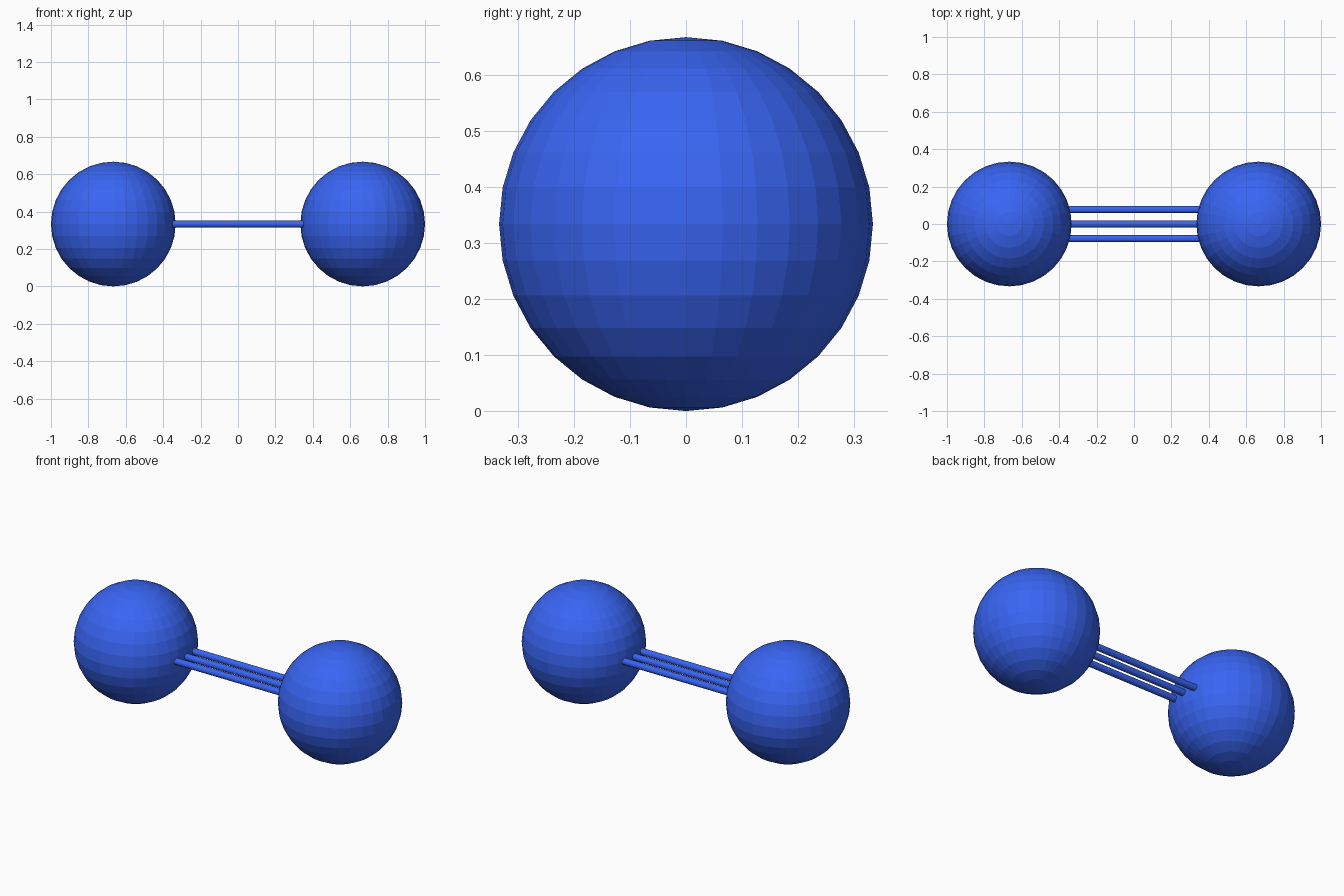
import bpy
import math

if "Cube" in bpy.data.objects:
    bpy.data.objects.remove(bpy.data.objects["Cube"])

R = 1 / 3          # ball radius
X = 2 / 3          # ball centre distance from the middle

mat = bpy.data.materials.new("blue")
mat.diffuse_color = (0.04, 0.13, 0.9, 1)
mat.use_nodes = True
mat.node_tree.nodes["Principled BSDF"].inputs["Base Color"].default_value = mat.diffuse_color


def finish(name):
    ob = bpy.context.object
    ob.name = name
    ob.data.materials.append(mat)


# Two faceted balls
for name, x in (("ball_left", -X), ("ball_right", X)):
    bpy.ops.mesh.primitive_uv_sphere_add(segments=32, ring_count=16, radius=R,
                                         location=(x, 0, R))
    finish(name)

# Three parallel rods joining the balls
for name, y in (("rod_front", -0.078), ("rod_middle", 0), ("rod_back", 0.078)):
    bpy.ops.mesh.primitive_cylinder_add(vertices=16, radius=0.019, depth=2 * X,
                                        location=(0, y, R),
                                        rotation=(0, math.pi / 2, 0))
    finish(name)
